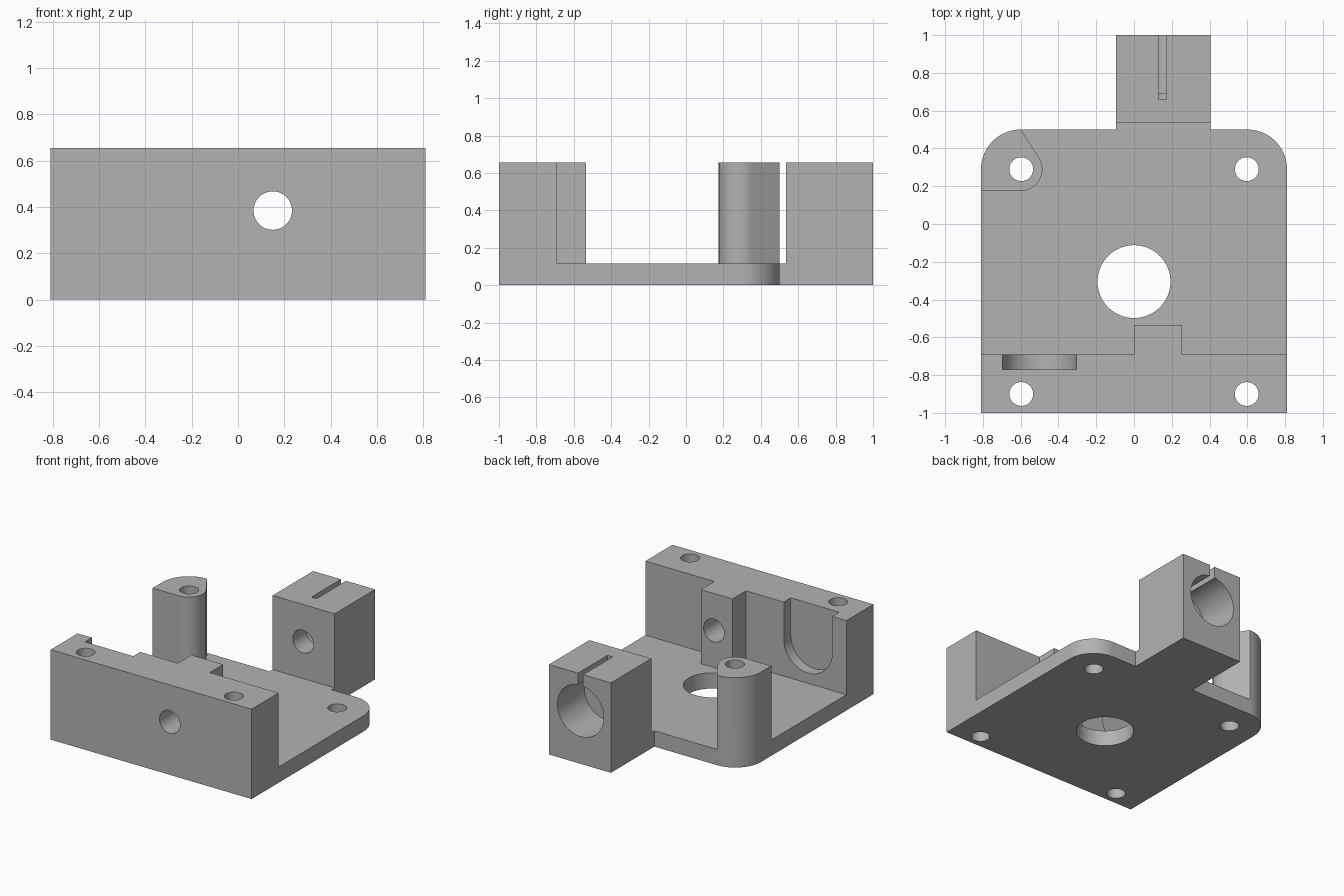
import bpy
import bmesh
from math import sin, cos, radians, acos, degrees
from mathutils import Matrix

cube = bpy.data.objects.get("Cube")
if cube:
    bpy.data.objects.remove(cube, do_unlink=True)

grey = bpy.data.materials.new("plain grey")
grey.use_nodes = True
colour = (0.45, 0.45, 0.45, 1)
grey.diffuse_color = colour
grey.node_tree.nodes["Principled BSDF"].inputs["Base Color"].default_value = colour

HEIGHT, FLOOR, AXIS_X, AXIS_Z = 0.655, 0.115, 0.15, 0.385
SIDE, BACK = 0.81, 0.5
POST_X, POST_Y, ROUND = 0.6, 0.29, 0.21


def arc(cx, cy, r, start, end, steps=24):
    angles = [radians(start + (end - start) * i / steps) for i in range(steps + 1)]
    return [(cx + r * cos(a), cy + r * sin(a)) for a in angles]


def prism(name, outline, low, high, along_y=False):
    """Extrude an outline along z, or an x-z outline along y."""
    bm = bmesh.new()
    if along_y:
        verts = [bm.verts.new((u, low, v)) for u, v in outline]
        step = (0, high - low, 0)
    else:
        verts = [bm.verts.new((u, v, low)) for u, v in outline]
        step = (0, 0, high - low)
    face = bm.faces.new(verts)
    new = bmesh.ops.extrude_face_region(bm, geom=[face])["geom"]
    bmesh.ops.translate(bm, vec=step, verts=[v for v in new if isinstance(v, bmesh.types.BMVert)])
    bmesh.ops.recalc_face_normals(bm, faces=bm.faces)
    mesh = bpy.data.meshes.new(name)
    bm.to_mesh(mesh)
    bm.free()
    mesh.materials.append(grey)
    ob = bpy.data.objects.new(name, mesh)
    bpy.context.collection.objects.link(ob)
    return ob


def box(name, x0, x1, y0, y1, z0, z1):
    return prism(name, [(x0, y0), (x1, y0), (x1, y1), (x0, y1)], z0, z1)


def rod(name, a, b, r, low, high, along_y=False):
    return prism(name, arc(a, b, r, 0, 360, 64)[:-1], low, high, along_y)


def combine(target, tool, operation):
    mod = target.modifiers.new(operation, 'BOOLEAN')
    mod.operation, mod.solver, mod.object = operation, 'EXACT', tool
    bpy.ops.object.select_all(action='DESELECT')
    bpy.context.view_layer.objects.active = target
    target.select_set(True)
    bpy.ops.object.modifier_apply(modifier=mod.name)
    bpy.data.objects.remove(tool, do_unlink=True)


# Base plate with two rounded rear corners
plate = [(-SIDE, -1), (SIDE, -1)]
plate += arc(POST_X, POST_Y, ROUND, 0, 90)
plate += arc(-POST_X, POST_Y, ROUND, 90, 180)
body = prism("mounting_bracket", plate, 0, FLOOR)

# Front wall with its stepped boss
wall = [(-SIDE, -1), (SIDE, -1), (SIDE, -0.69), (0.255, -0.69),
        (0.255, -0.535), (0, -0.535), (0, -0.69), (-SIDE, -0.69)]
combine(body, prism("front_wall", wall, 0, HEIGHT), 'UNION')

# Rear clamp block and the tongue joining it to the plate
combine(body, box("tongue", -0.095, 0.405, 0.4, 0.6, 0, FLOOR), 'UNION')
combine(body, box("clamp_block", -0.095, 0.405, 0.535, 1, 0, HEIGHT), 'UNION')

# Corner post, tapering to a small round around its screw hole
small = 0.115
tangent = 90 - degrees(acos(small / ROUND))
post = arc(-POST_X, POST_Y, ROUND, 180, 90) + arc(-POST_X, POST_Y, small, tangent, -90)
post += [(-SIDE, POST_Y - small)]
combine(body, prism("corner_post", post, 0, HEIGHT), 'UNION')

# Screw holes and large floor opening
for x in (-0.597, 0.597):
    for y in (-0.9, POST_Y):
        combine(body, rod("screw_hole", x, y, 0.063, -0.1, 0.8), 'DIFFERENCE')
combine(body, rod("floor_opening", 0, -0.305, 0.193, -0.1, 0.3), 'DIFFERENCE')

# Shaft hole through wall and block, wider bore and clamp slit at the rear
combine(body, rod("shaft_hole", AXIS_X, AXIS_Z, 0.083, -1.1, 1.1, True), 'DIFFERENCE')
combine(body, rod("clamp_bore", AXIS_X, AXIS_Z, 0.187, 0.69, 1.1, True), 'DIFFERENCE')
combine(body, box("clamp_slit", AXIS_X - 0.021, AXIS_X + 0.021, 0.66, 1.1, AXIS_Z, 0.8), 'DIFFERENCE')

# Round-bottomed pocket in the inner face of the wall
pocket = arc(-0.5, AXIS_Z, 0.195, 180, 360, 32) + [(-0.305, 0.8), (-0.695, 0.8)]
combine(body, prism("bearing_pocket", pocket, -0.77, -0.6, True), 'DIFFERENCE')

bpy.ops.object.select_all(action='DESELECT')
body.select_set(True)
bpy.context.view_layer.objects.active = body
bpy.ops.object.shade_smooth_by_angle(angle=radians(25))
